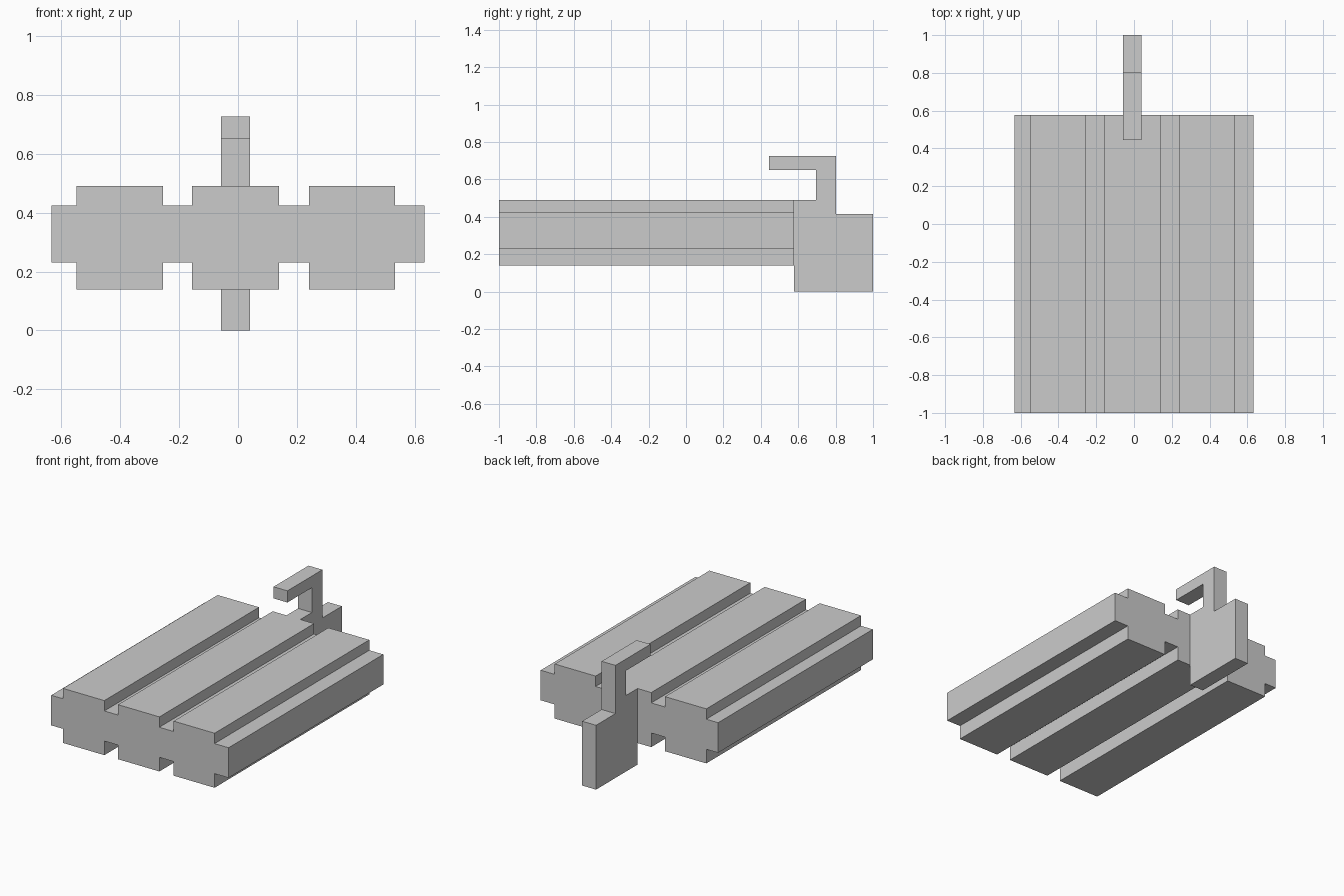
import bpy, bmesh
from mathutils import Vector

if "Cube" in bpy.data.objects:
    bpy.data.objects.remove(bpy.data.objects["Cube"])


def extrude_profile(name, points, offset):
    """Make a closed solid by sweeping a planar outline along offset."""
    bm = bmesh.new()
    face = bm.faces.new([bm.verts.new(p) for p in points])
    swept = bmesh.ops.extrude_face_region(bm, geom=[face], use_keep_orig=True)
    verts = [g for g in swept["geom"] if isinstance(g, bmesh.types.BMVert)]
    bmesh.ops.translate(bm, verts=verts, vec=Vector(offset))
    bmesh.ops.recalc_face_normals(bm, faces=bm.faces)
    mesh = bpy.data.meshes.new(name)
    bm.to_mesh(mesh)
    bm.free()
    obj = bpy.data.objects.new(name, mesh)
    bpy.context.collection.objects.link(obj)
    return obj


FRONT, BACK = -1.0, 0.577
HALF_WIDTH = 0.633
ribs = [(-0.549, -0.254), (-0.156, 0.139), (0.241, 0.533)]


# Grooved body: one outline with three ribs on the top and bottom
def ribbed_edge(web_z, rib_z):
    edge = [(-HALF_WIDTH, web_z)]
    for x0, x1 in ribs:
        edge += [(x0, web_z), (x0, rib_z), (x1, rib_z), (x1, web_z)]
    return edge + [(HALF_WIDTH, web_z)]


outline = ribbed_edge(0.23, 0.139) + ribbed_edge(0.424, 0.491)[::-1]
extrude_profile("ribbed_body", [(x, FRONT, z) for x, z in outline],
                (0, BACK - FRONT, 0))

# Rear tab with the hooked arm reaching forward over the body
hook = [(BACK, 0), (1.0, 0), (1.0, 0.415), (0.802, 0.415), (0.802, 0.726),
        (0.445, 0.726), (0.445, 0.651), (0.695, 0.651), (0.695, 0.491),
        (BACK, 0.491)]
extrude_profile("rear_hook", [(-0.058, y, z) for y, z in hook], (0.099, 0, 0))
